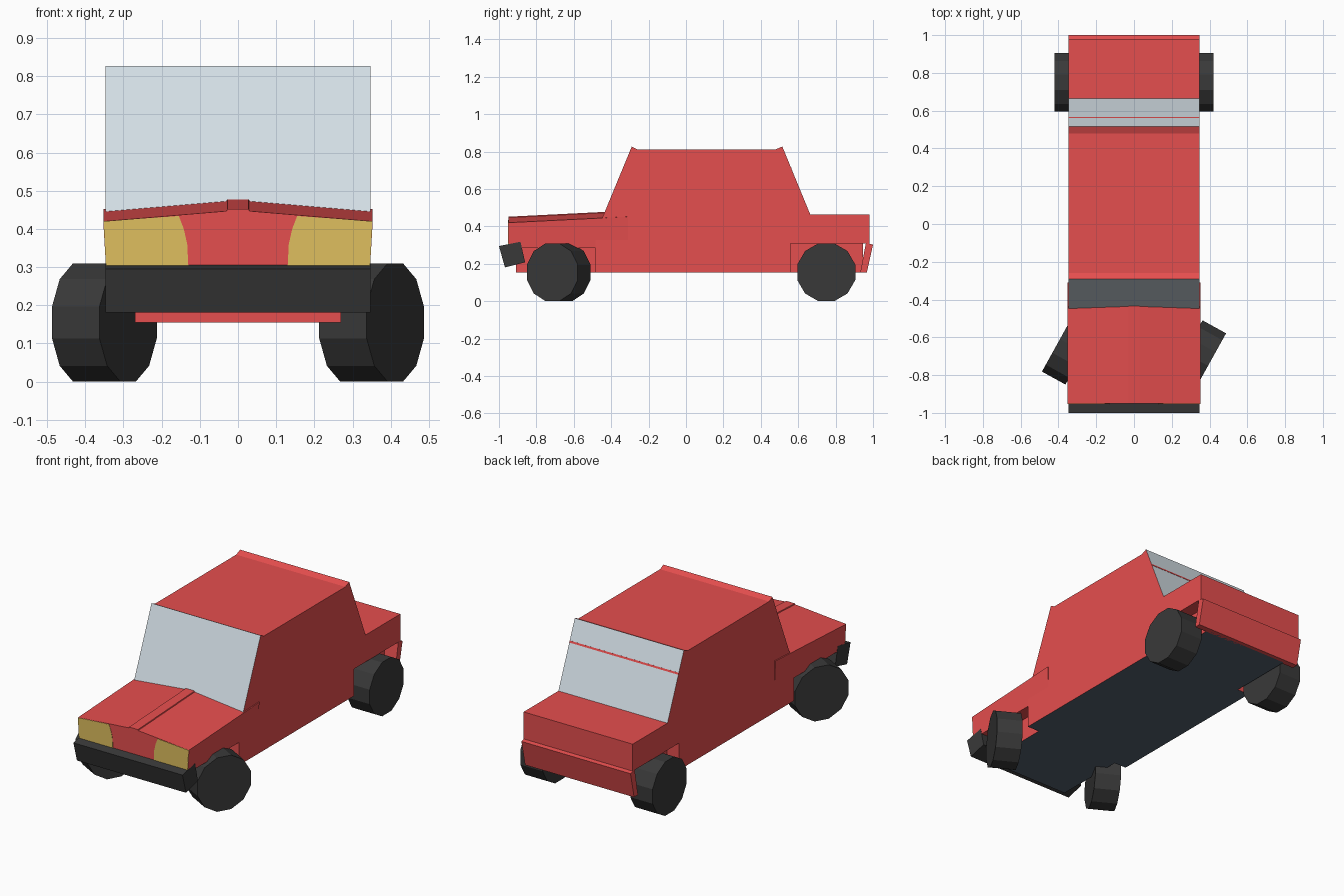
import bpy, bmesh, math

if "Cube" in bpy.data.objects:
    bpy.data.objects.remove(bpy.data.objects["Cube"])


def lin(r, g, b):
    f = lambda c: c / 12.92 if c <= 0.04045 else ((c + 0.055) / 1.055) ** 2.4
    return (f(r / 255), f(g / 255), f(b / 255), 1.0)


def material(name, rgb):
    m = bpy.data.materials.new(name)
    m.diffuse_color = lin(*rgb)
    m.use_nodes = True
    m.node_tree.nodes["Principled BSDF"].inputs["Base Color"].default_value = m.diffuse_color
    return m


RED = material("red paint", (229, 78, 78))
GLASS = material("pale glass", (211, 222, 229))
YELLOW = material("lamp yellow", (223, 191, 95))
BLACK = material("black rubber", (57, 57, 57))
FLOOR = material("dark slate", (84, 95, 109))


def finish(name, bm, mats, rule=None):
    bmesh.ops.recalc_face_normals(bm, faces=bm.faces)
    bm.normal_update()
    if rule:
        for f in bm.faces:
            f.material_index = rule(f)
    me = bpy.data.meshes.new(name)
    bm.to_mesh(me)
    bm.free()
    for m in mats:
        me.materials.append(m)
    ob = bpy.data.objects.new(name, me)
    bpy.context.collection.objects.link(ob)
    return ob


def loft(name, ring_a, ring_b, mats, rule=None):
    """Closed solid between two matching rings of 3D points."""
    bm = bmesh.new()
    a = [bm.verts.new(p) for p in ring_a]
    b = [bm.verts.new(p) for p in ring_b]
    n = len(a)
    bm.faces.new(a)
    bm.faces.new(b[::-1])
    for i in range(n):
        j = (i + 1) % n
        bm.faces.new((a[i], b[i], b[j], a[j]))
    return finish(name, bm, mats, rule)


def side_prism(name, profile, half, mats, rule=None):
    """Extrude a (y, z) profile across the car's width."""
    return loft(name, [(-half, y, z) for y, z in profile],
                [(half, y, z) for y, z in profile], mats, rule)


# Cabin, tail and sills: one side profile, glass on the steep end faces
def body_rule(f):
    if f.normal.z < -0.9 and f.calc_center_median().z < 0.2:
        return 2
    return 1 if 0.7 < abs(f.normal.y) < 0.97 else 0


side_prism("cabin_body", [
    (-0.485, 0.155), (-0.485, 0.43), (-0.45, 0.44), (-0.29, 0.827),
    (-0.26, 0.812), (0.48, 0.812), (0.515, 0.827), (0.664, 0.465),
    (0.98, 0.465), (0.98, 0.31), (0.558, 0.31), (0.558, 0.155)],
    0.347, [RED, GLASS, FLOOR], body_rule)

# Narrow lower chassis between the wheels
side_prism("chassis", [(-0.91, 0.155), (-0.91, 0.33), (0.945, 0.33), (0.945, 0.155)],
           0.27, [RED, GLASS, FLOOR], body_rule)


# Front end with crowned hood and raised centre strip
def hood_ring(y):
    rise = (y + 0.95) * 0.05
    right = [(0.345, 0.285), (0.353, 0.42 + rise), (0.03, 0.447 + rise), (0.028, 0.452 + rise)]
    pts = right + [(-x, z) for x, z in right[::-1]]
    return [(x, y, z) for x, z in pts]


loft("front_end", hood_ring(-0.95), hood_ring(-0.31), [RED])

# Headlamps as thin plates with a curved inner edge
lamp = [(0.13, 0.30), (0.133, 0.36), (0.142, 0.40), (0.155, 0.434), (0.352, 0.42), (0.346, 0.30)]
for s, side in ((1, "right"), (-1, "left")):
    loft("headlamp_" + side, [(s * x, -0.952, z) for x, z in lamp],
         [(s * x, -0.947, z) for x, z in lamp], [YELLOW])

# Tilted front bumper and slanted rear valance
side_prism("front_bumper", [(-1.0, 0.295), (-0.885, 0.318), (-0.86, 0.208), (-0.968, 0.181)],
           0.347, [BLACK])
side_prism("rear_valance", [(0.962, 0.312), (1.0, 0.303), (0.967, 0.155), (0.932, 0.155)],
           0.347, [RED])

# Thin strip across the rear window
side_prism("rear_window_strip", [(0.557, 0.714), (0.562, 0.716), (0.566, 0.706), (0.561, 0.704)],
           0.347, [RED])


# Twelve-sided wheels, the front pair steered
def wheel(name, x, y, steer):
    R, w = 0.155 / math.cos(math.pi / 12), 0.071
    ang = [math.pi / 12 + i * math.pi / 6 for i in range(12)]
    rings = [[(dx, R * math.cos(t), R * math.sin(t)) for t in ang] for dx in (-w, w)]
    ob = loft(name, rings[0], rings[1], [BLACK])
    ob.location = (x, y, 0.155)
    ob.rotation_euler = (0, 0, math.radians(steer))


for s, side in ((1, "right"), (-1, "left")):
    wheel("front_wheel_" + side, s * 0.35, -0.68, -29)
    wheel("rear_wheel_" + side, s * 0.35, 0.75, 0)
